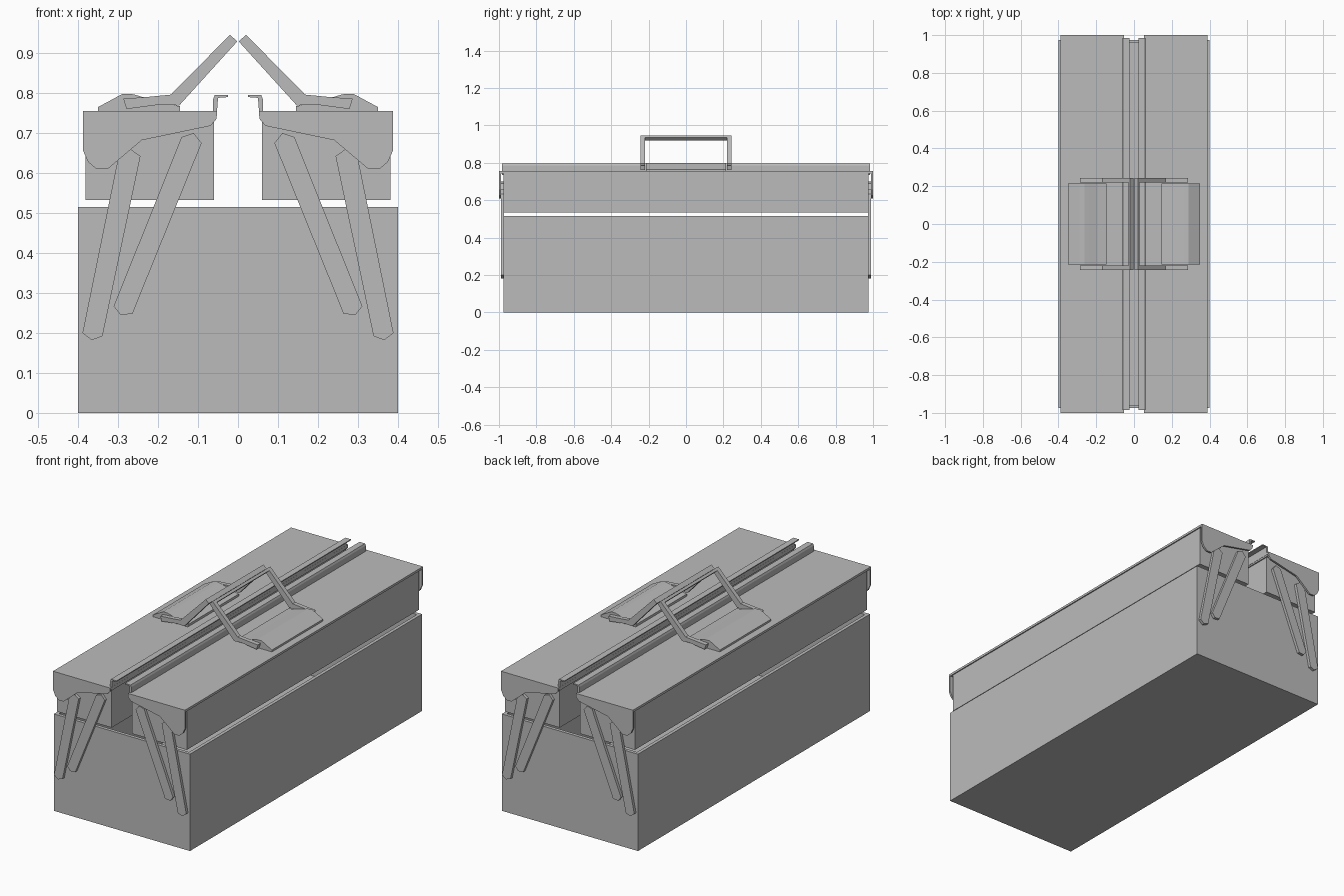
import bpy, bmesh

default = bpy.data.objects.get("Cube")
if default:
    bpy.data.objects.remove(default, do_unlink=True)

# Single painted-metal colour
grey = bpy.data.materials.new("plain_grey")
grey.use_nodes = True
colour = (0.5, 0.5, 0.5, 1)
grey.diffuse_color = colour
grey.node_tree.nodes["Principled BSDF"].inputs["Base Color"].default_value = colour


def finish(name, bm, mirror):
    bmesh.ops.recalc_face_normals(bm, faces=bm.faces)
    mesh = bpy.data.meshes.new(name)
    bm.to_mesh(mesh)
    bm.free()
    mesh.materials.append(grey)
    obj = bpy.data.objects.new(name, mesh)
    bpy.context.collection.objects.link(obj)
    if mirror:
        mod = obj.modifiers.new("mirror", 'MIRROR')
        mod.use_axis = ['X' in mirror, 'Y' in mirror, False]
        mod.use_mirror_merge = False
    return obj


def prism(name, profile, y0, y1, mirror="X"):
    """Extrude an (x, z) outline from y0 to y1."""
    bm = bmesh.new()
    face = bm.faces.new([bm.verts.new((x, y0, z)) for x, z in profile])
    new = bmesh.ops.extrude_face_region(bm, geom=[face])["geom"]
    bmesh.ops.translate(bm, vec=(0, y1 - y0, 0),
                        verts=[v for v in new if isinstance(v, bmesh.types.BMVert)])
    return finish(name, bm, mirror)


def rect(x0, x1, z0, z1):
    return [(x0, z0), (x1, z0), (x1, z1), (x0, z1)]


# Open lower box: inset the top into a rim and sink the floor
bm = bmesh.new()
bmesh.ops.create_cube(bm, size=1)
for v in bm.verts:
    v.co = (v.co.x * 0.8, v.co.y * 1.95, (v.co.z + 0.5) * 0.515)
top = max(bm.faces, key=lambda f: f.calc_center_median().z)
bmesh.ops.inset_region(bm, faces=[top], thickness=0.025)
inner = bmesh.ops.extrude_face_region(bm, geom=[top])["geom"]
bmesh.ops.delete(bm, geom=[top], context='FACES')
bmesh.ops.translate(bm, vec=(0, 0, -0.49),
                    verts=[v for v in inner if isinstance(v, bmesh.types.BMVert)])
finish("lower_box", bm, "")

# Pair of upper trays and their lids
prism("upper_tray", rect(0.06, 0.382, 0.533, 0.745), -0.975, 0.975)
prism("lid_panel", rect(0.052, 0.388, 0.743, 0.755), -1, 1)
prism("lid_flange", [(0.062, 0.735), (0.062, 0.785), (0.058, 0.795), (0.025, 0.795),
                     (0.025, 0.79), (0.05, 0.788), (0.054, 0.735)], -0.985, 0.985)

# Shaped end flaps of the lids
prism("lid_end_flap", [(0.388, 0.755), (0.388, 0.657), (0.375, 0.628), (0.354, 0.61),
                       (0.326, 0.61), (0.241, 0.682), (0.069, 0.718),
                       (0.054, 0.735), (0.054, 0.755)], -1, -0.99, "XY")

# Folding link arms on both ends
prism("outer_link_arm", [(0.389, 0.2), (0.366, 0.182), (0.339, 0.192), (0.244, 0.642),
                         (0.269, 0.66), (0.301, 0.632)], -0.99, -0.974, "XY")
prism("inner_link_arm", [(0.311, 0.267), (0.294, 0.245), (0.264, 0.248), (0.091, 0.675),
                         (0.111, 0.7), (0.141, 0.69)], -0.99, -0.974, "XY")

# Hinged carrying handles: bent legs joined by a grip bar
prism("handle_leg", [(0.02, 0.946), (0.168, 0.796), (0.23, 0.79), (0.287, 0.786),
                     (0.279, 0.76), (0.19, 0.772), (0.147, 0.769), (0.002, 0.929)],
      -0.243, -0.22, "XY")
prism("handle_grip", [(0.02, 0.946), (0.03, 0.936), (0.012, 0.918), (0.002, 0.929)],
      -0.243, 0.243)

# Contoured hinge covers fixed to the lids
prism("handle_cover", [(0.145, 0.754), (0.145, 0.767), (0.19, 0.775), (0.238, 0.79),
                       (0.262, 0.797), (0.289, 0.798), (0.35, 0.765),
                       (0.35, 0.754)], -0.215, 0.215)
